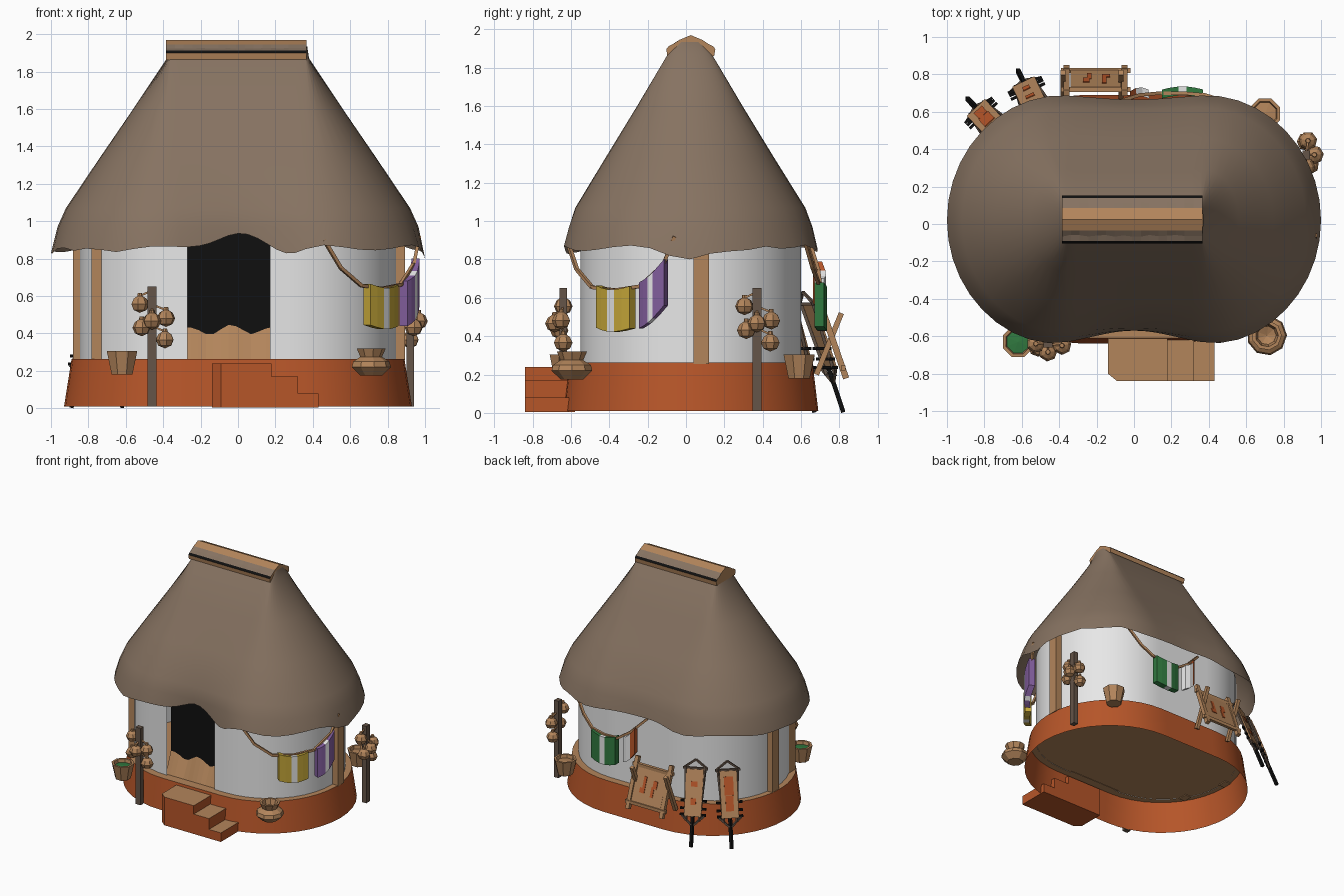
import bpy, bmesh, math, random
from mathutils import Vector as V

if "Cube" in bpy.data.objects:
    bpy.data.objects.remove(bpy.data.objects["Cube"])
random.seed(4)
YC = 0.025
PI = math.pi

def mat(name, r, g, b):
    m = bpy.data.materials.new(name)
    m.diffuse_color = (r, g, b, 1)
    m.use_nodes = True
    m.node_tree.nodes["Principled BSDF"].inputs["Base Color"].default_value = m.diffuse_color
    return m

THATCH = mat("thatch brown", .24, .17, .12)
WHITE = mat("whitewash", .85, .85, .85)
CLAY = mat("orange clay", .47, .092, .022)
TAN = mat("tan", .45, .235, .105)
BLACK = mat("black", .005, .005, .005)
WOOD = mat("grey wood", .13, .09, .065)
YELLOW = mat("yellow cloth", .55, .38, .04)
PURPLE = mat("purple cloth", .22, .11, .33)
GREEN = mat("green", .03, .19, .05)

def make(name, verts, faces, mats, idx=None, smooth=False):
    me = bpy.data.meshes.new(name)
    me.from_pydata([tuple(v) for v in verts], [], faces)
    for m in mats:
        me.materials.append(m)
    if idx:
        for p, i in zip(me.polygons, idx):
            p.material_index = i
    bm = bmesh.new()
    bm.from_mesh(me)
    bmesh.ops.remove_doubles(bm, verts=bm.verts, dist=1e-5)
    bmesh.ops.recalc_face_normals(bm, faces=bm.faces)
    bm.to_mesh(me)
    bm.free()
    ob = bpy.data.objects.new(name, me)
    bpy.context.collection.objects.link(ob)
    if smooth:
        bpy.ops.object.select_all(action='DESELECT')
        ob.select_set(True)
        bpy.context.view_layer.objects.active = ob
        bpy.ops.object.shade_smooth_by_angle(angle=math.radians(35))
    return ob

def slab(name, c, u, v, w, m):
    """Box from a centre and three half-axis vectors."""
    c, u, v, w = V(c), V(u), V(v), V(w)
    vs = [c + a * u + b * v + d * w for a in (-1, 1) for b in (-1, 1) for d in (-1, 1)]
    fs = [(0, 1, 3, 2), (4, 6, 7, 5), (0, 4, 5, 1), (2, 3, 7, 6), (0, 2, 6, 4), (1, 5, 7, 3)]
    return make(name, vs, fs, [m])

def beam(name, p, q, r, m):
    p, q = V(p), V(q)
    d = (q - p).normalized()
    s = d.cross(V((0, 1, 0)) if abs(d.z) > .9 else V((0, 0, 1))).normalized()
    return slab(name, (p + q) / 2, (q - p) / 2, s * r, d.cross(s) * r, m)

def lathe(name, c, prof, n, m, turn=0.0):
    vs = [(c[0] + r * math.cos(2 * PI * i / n + turn), c[1] + r * math.sin(2 * PI * i / n + turn), c[2] + z)
          for r, z in prof for i in range(n)]
    fs = [(k * n + i, k * n + (i + 1) % n, (k + 1) * n + (i + 1) % n, (k + 1) * n + i)
          for k in range(len(prof) - 1) for i in range(n)]
    return make(name, vs, fs, [m])

def ring(hs, ax, by, arc=20, st=14):
    """Stadium outline, starting at the front right."""
    pts = []
    for sgn in (1, -1):
        for i in range(arc):
            t = -PI / 2 + PI * i / arc
            pts.append((sgn * (hs + ax * math.cos(t)), sgn * by * math.sin(t)))
        for i in range(st):
            pts.append((sgn * (hs - 2 * hs * i / st), sgn * by))
    return pts

def loft(rows):
    n = len(rows[0])
    return [v for r in rows for v in r], [(k * n + i, k * n + (i + 1) % n, (k + 1) * n + (i + 1) % n, (k + 1) * n + i)
                                          for k in range(len(rows) - 1) for i in range(n)]

# Clay platform, hollow below, with tan floor
rows = [[(x, y + YC, z) for x, y in ring(.27, a, b)] for z, a, b in ((.01, .66, .665), (.262, .62, .635))]
vs, fs = loft(rows)
n = len(rows[0])
make("platform", vs, fs + [tuple(range(n, 2 * n))], [CLAY, TAN], [0] * n + [1], True)

# Whitewashed wall with a gap for the doorway
rg = ring(.27, .575, .575)
i0 = len(rg) - 14
rg = rg[:i0] + [(-.27, -.575)] + [(.17, -.575)] + [(.27, -.575)]
rows = [[(x, y + YC, z) for x, y in rg] for z in (.26, .98)]
vs, fs = loft(rows)
m = len(rg)
gap = [k for k in range(m) if rg[k][0] < 0 and rg[(k + 1) % m][0] == .17]
make("wall", vs, [f for k, f in enumerate(fs) if k not in gap], [WHITE], None, True)
# Dark doorway with a ragged tan threshold
vs, fs, ix = [], [], []
for i in range(13):
    x = -.29 + .48 * i / 12
    zj = .42 + .02 * math.sin(i * 1.1 + 1) + random.uniform(-.008, .008)
    vs += [(x, -.535, .26), (x, -.47, zj), (x, -.47, 1.0)]
    if i:
        a = 3 * i
        fs += [(a - 3, a, a + 1, a - 2), (a - 2, a + 1, a + 2, a - 1)]
        ix += [1, 0]
make("doorway", vs, fs, [BLACK, TAN], ix)

# Wall posts
for i, (x, y) in enumerate(((.865, .08), (-.855, .08), (-.755, -.28))):
    slab(f"wall_post_{i}", (x, y, .61), (.028, 0, 0), (0, .04, 0), (0, 0, .355), TAN)

# Thatched roof with wavy eave
def eave(x, y):
    z = .855 + .011 * math.sin(9 * x + 3 * y) + .009 * math.sin(17 * y - 13 * x)
    if y < 0:
        z += .085 * math.exp(-(x / .16) ** 2) - .03 * math.exp(-((x - .28) / .1) ** 2)
    else:
        z += .02 * math.exp(-(x / .3) ** 2)
    if abs(x) > .7:
        z -= (.055 if x > 0 else .025) * math.exp(-(y / .16) ** 2)
    return z

prof = [(1.935, .01, .05), (1.87, .02, .115), (1.6, .2, .275), (1.33, .385, .44),
        (1.07, .56, .605), (.97, .605, .645), (0, .64, .675)]
rows = []
for k, (z, a, b) in enumerate(prof):
    row = []
    for x, y in ring(.36, a, b):
        f = max(0, k - 3) / 3
        dent = f * math.exp(-(x / .32) ** 2) * (.085 if y < 0 else .03)
        if abs(y) > .3:
            y -= math.copysign(dent, y)
        row.append((x, y + YC - .005, z or eave(x, y)))
    rows.append(row)
vs, fs = loft(rows)
make("thatched_roof", vs, fs, [THATCH], None, True)

# Ridge cap with ragged bands
half = [(.06, 1.945, 0), (.088, 1.926, 1), (.115, 1.912, 2), (.128, 1.898, 2), (.122, 1.862, 0)]
sec = [(-d, z, c) for d, z, c in reversed(half)] + [(0, 1.97, 0)] + half
cols = [0, 2, 1, 1, 0, 0, 1, 1, 2, 0]
vs, fs, ix = [], [], []
N, S = 16, len(sec)
for i in range(N + 1):
    x = -.385 + .75 * i / N
    for j, (d, z, c) in enumerate(sec):
        w = random.uniform(-.006, .006) if c == 1 else 0
        vs.append((x, YC + d + w, z - abs(w) * .5))
    if i:
        for j in range(S - 1):
            a = i * S + j
            fs.append((a - S, a, a + 1, a - S + 1))
            ix.append(cols[j])
fs += [tuple(range(S)), tuple(range(N * S, N * S + S))]
make("ridge_cap", vs, fs, [TAN, THATCH, BLACK], ix + [0, 0])

# Steps, tan treads on clay blocks
for i, (x0, x1, h) in enumerate(((-.14, .18, .24), (.18, .32, .17), (.32, .43, .08))):
    c = .05 if i == 0 else 0
    out = [(x0 + c, -.84), (x1, -.84), (x1, -.58), (x0, -.58), (x0, -.84 + c * .8)]
    out = out if c else out[:4]
    k = len(out)
    vs = [(x, y, z) for z in (.005, h) for x, y in out]
    fs = [(j, (j + 1) % k, k + (j + 1) % k, k + j) for j in range(k)]
    make(f"step_{i}", vs, fs + [tuple(range(k)), tuple(range(k, 2 * k))], [CLAY, TAN], [0] * (k + 1) + [1])

# Gourd poles
GOURD = [(0, -.05), (.036, -.035), (.05, -.004), (.036, .026), (.014, .04), (.012, .056), (0, .056)]
for p, (o, s, d) in enumerate((((-.46, -.64), (1, 0), (0, -1)), ((.92, .37), (0, 1), (1, 0)))):
    o, s, d = V((*o, 0)), V((*s, 0)), V((*d, 0))
    slab(f"gourd_pole_{p}", o + V((0, 0, .33)), s * .024, d * .02, (0, 0, .32), WOOD)
    for i, (a, b, z) in enumerate(((-.065, .0, .56), (.0, .045, .47), (.075, .01, .485), (-.055, .02, .435), (.07, .0, .37))):
        c = o + s * a + d * b + V((0, 0, z))
        lathe(f"gourd_{p}_{i}", c, GOURD, 7, TAN, i)
        beam(f"gourd_string_{p}_{i}", c + V((0, 0, .04)), o + V((0, 0, z + .07)), .005, TAN)

# Buckets and round pot
for i, (x, y, m) in enumerate(((-.62, -.63, GREEN), (.7, .59, TAN))):
    lathe(f"bucket_{i}", (x, y, .18), [(0, 0), (.06, 0), (.088, .125), (.07, .125), (.062, .09)], 8, TAN, .39)
    lathe(f"bucket_filling_{i}", (x, y, .18), [(0, .105), (.07, .098)], 8, m, .39)
lathe("round_pot", (.71, -.595, .175),
      [(0, 0), (.06, 0), (.108, .045), (.1, .075), (.06, .1), (.08, .145), (.062, .145), (.05, .1), (0, .08)], 9, TAN)

# Washing lines: ropes and striped cloths
def rope(name, pts):
    for i in range(len(pts) - 1):
        beam(f"{name}_{i}", pts[i], pts[i + 1], .009, TAN)

def cloth(name, p, q, h, cols, seg):
    p, q = V(p), V(q)
    nr = (q - p).cross(V((0, 0, 1))).normalized() * .024
    vs, fs, ix = [], [], []
    N = len(seg)
    for i in range(N + 1):
        t = i / N
        c = p.lerp(q, t) + nr * .7 * math.sin(PI * t) - V((0, 0, .02 * math.sin(PI * t)))
        vs += [c - nr, c + nr, c + nr - V((0, 0, h)), c - nr - V((0, 0, h))]
        if i:
            a = 4 * i
            for j in range(4):
                fs.append((a - 4 + j, a + j, a + (j + 1) % 4, a - 4 + (j + 1) % 4))
                ix.append(seg[i - 1])
    fs += [(0, 1, 2, 3), tuple(range(4 * N, 4 * N + 4))]
    make(name, vs, fs, cols, ix + [seg[0], seg[-1]])

rope("side_rope", [(.46, -.62, .9), (.55, -.57, .75), (.66, -.49, .655), (.77, -.37, .64), (.87, -.24, .66), (.94, -.12, .77), (.97, -.06, .92)])
cloth("yellow_cloth", (.69, -.455, .665), (.84, -.28, .66), .22, [YELLOW, WHITE], [0, 0, 1, 0, 0])
cloth("purple_cloth", (.885, -.235, .68), (.95, -.105, .8), .24, [PURPLE, WHITE], [0, 0, 1, 0, 0])
rope("back_rope", [(.58, .62, .9), (.48, .66, .76), (.38, .69, .68), (.26, .7, .66), (.14, .7, .665), (.03, .69, .74), (-.1, .65, .87)])
cloth("green_cloth", (.37, .695, .68), (.15, .695, .675), .23, [GREEN, WHITE], [0, 0, 1, 0, 0])
cloth("orange_cloth", (.08, .695, .7), (-.02, .685, .79), .21, [WHITE, CLAY], [0, 0, 1])

# Hide stretched on a crossed frame
for x in (-.36, -.05):
    beam("frame_leg_back", (x - .02, .68, .2), (x - .02, .81, .52), .014, TAN)
    beam("frame_leg_front", (x, .835, .18), (x, .7, .57), .016, TAN)
for y, z in ((.82, .235), (.72, .51)):
    beam("frame_bar", (-.39, y, z), (-.02, y, z), .013, TAN)
ax = V((0, -.1, .275)).normalized()
nr = V((0, ax.z, -ax.y))
c = V((-.205, .772, .372))
slab("stretched_hide", c, (.135, 0, 0), ax * .145, nr * .006, TAN)
for i, (a, b, w, h) in enumerate(((-.05, .03, .018, .03), (-.035, -.03, .012, .04), (.045, .03, .012, .045), (.055, -.035, .022, .02))):
    slab(f"hide_mark_{i}", c + V((a, 0, 0)) + ax * b + nr * .008, (w, 0, 0), ax * h, nr * .003, CLAY)

# Leaning hide stands
for k, (F, T) in enumerate((((-.62, .82, .005), (-.52, .61, .63)), ((-.89, .67, .005), (-.73, .5, .63)))):
    F, T = V(F), V(T)
    a = (T - F).normalized()
    s = a.cross(V((0, 0, 1))).normalized()
    nr = s.cross(a)
    if nr.z < 0:
        nr = -nr
    L = (T - F).length
    at = lambda t, u=0: F + a * (L * t) + s * u
    beam(f"stand_foot_{k}", F, at(.36), .011, BLACK)
    for sg in (-1, 1):
        beam(f"stand_pole_{k}", at(.3, sg * .05), at(.92, sg * .075), .008, WOOD)
        beam(f"stand_brace_{k}", at(.24), at(.36, sg * .085), .007, WOOD)
        beam(f"stand_peak_{k}", at(.9, sg * .09), at(1.0), .007, WOOD)
    for t in (.37, .44, .53):
        beam(f"stand_peg_{k}", at(t, -.1), at(t, .1), .008, BLACK)
    beam(f"stand_top_bar_{k}", at(.9, -.095), at(.9, .095), .008, WOOD)
    slab(f"stand_hide_{k}", at(.62) + nr * .012, s * .066, a * L * .27, nr * .006, TAN)
    for t, w, h in (((.72, .025, .02), (.52, .02, .025)) if k == 0 else ((.72, .035, .07), (.52, .03, .06))):
        slab(f"stand_mark_{k}", at(t) + nr * .02, s * w, a * h, nr * .003, CLAY)
